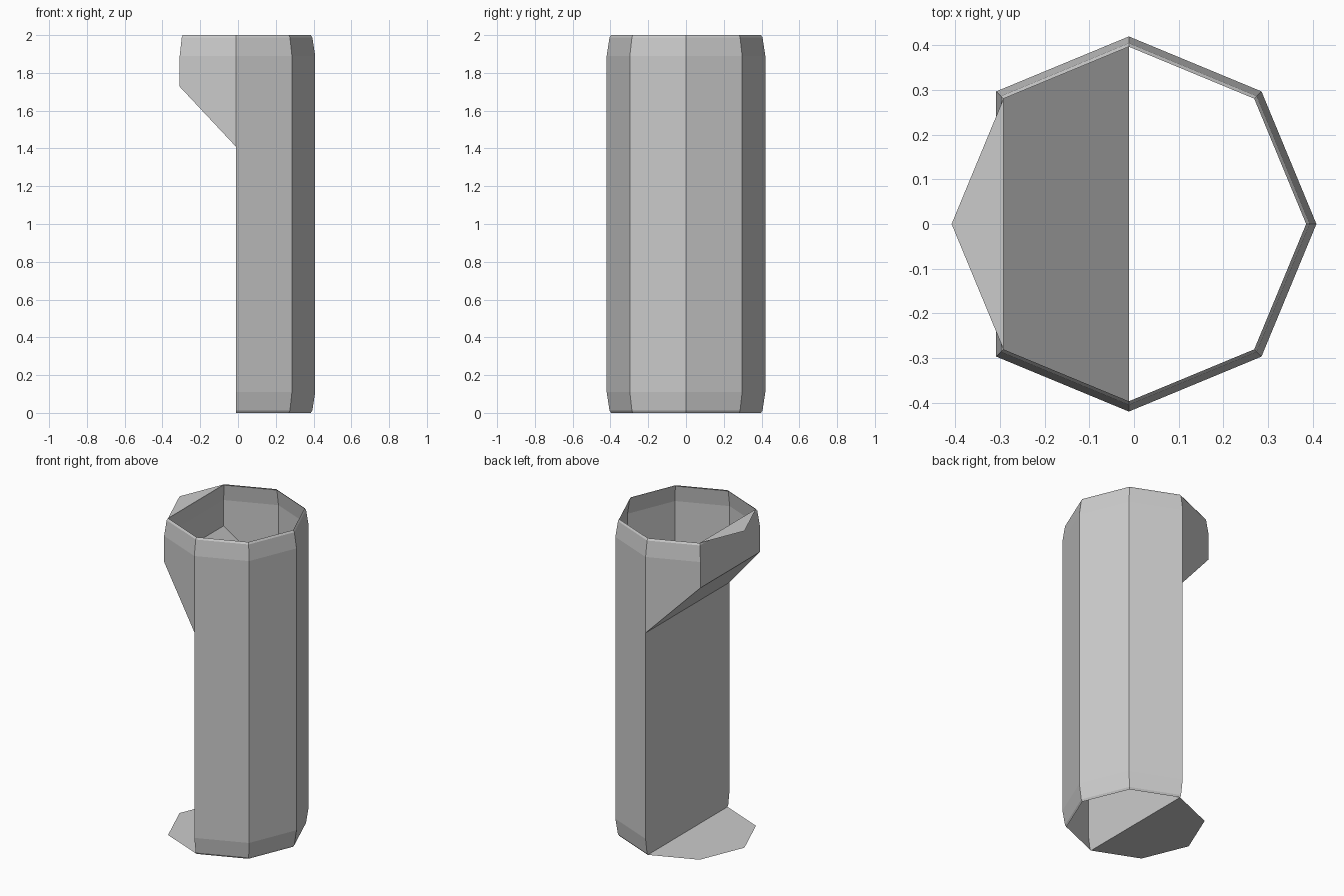
import bpy, bmesh
from math import sin, cos, pi
from mathutils import Vector

if "Cube" in bpy.data.objects:
    bpy.data.objects.remove(bpy.data.objects["Cube"], do_unlink=True)

CX = -0.0115          # centre line of the octagon
RIM = 0.397           # radius at both open ends
PROFILE = [(RIM, 0), (0.405, 0.012), (0.42, 0.11),
           (0.42, 1.89), (0.405, 1.988), (RIM, 2)]

grey = bpy.data.materials.new("plain_grey")
grey.use_nodes = True
colour = (0.6, 0.6, 0.6, 1)
grey.diffuse_color = colour
grey.node_tree.nodes["Principled BSDF"].inputs["Base Color"].default_value = colour


def corner(step, radius, z):
    a = step * pi / 4
    return Vector((CX + radius * cos(a), radius * sin(a), z))


def add_object(name, bm):
    mesh = bpy.data.meshes.new(name)
    bm.to_mesh(mesh)
    bm.free()
    mesh.materials.append(grey)
    obj = bpy.data.objects.new(name, mesh)
    bpy.context.collection.objects.link(obj)


def add_plate(name, steps, z):
    bm = bmesh.new()
    bm.faces.new([bm.verts.new(corner(s, RIM, z)) for s in steps])
    add_object(name, bm)


# Hollow body: octagon with one corner flattened into a chord
bm = bmesh.new()
rings = [[bm.verts.new(corner(s, r, z)) for s in (-3, -2, -1, 0, 1, 2, 3)]
         for r, z in PROFILE]
for low, high in zip(rings, rings[1:]):
    for i in range(len(low)):
        j = (i + 1) % len(low)
        bm.faces.new((low[i], low[j], high[j], high[i]))

# Slanted cut below the overhanging spout
hinge = Vector((CX, 0, 1.41))
normal = Vector((0.317, 0, 0.297)).normalized()
left = [f for f in bm.faces if f.calc_center_median().x < CX - 0.01]
geom = set(left)
for f in left:
    geom.update(f.edges, f.verts)
bmesh.ops.bisect_plane(bm, geom=list(geom), plane_co=hinge, plane_no=normal)
waste = [f for f in bm.faces if f.calc_center_median().x < CX - 0.01
         and (f.calc_center_median() - hinge).dot(normal) < 0]
bmesh.ops.delete(bm, geom=waste, context='FACES')


def loop_face(verts):
    front = sorted((v for v in verts if v.co.y < 0), key=lambda v: v.co.z)
    back = sorted((v for v in verts if v.co.y > 0), key=lambda v: -v.co.z)
    bm.faces.new(front + back)


# Spout underside and the flat wall beneath it
loop_face([v for v in bm.verts if v.co.x < CX + 0.001
           and abs((v.co - hinge).dot(normal)) < 0.0005])
loop_face([v for v in bm.verts if abs(v.co.x - CX) < 0.001
           and v.co.z < hinge.z + 0.001])
bmesh.ops.recalc_face_normals(bm, faces=bm.faces)
add_object("body_shell", bm)

# Thin ledges at the foot and the lip
add_plate("foot_ledge", (2, 3, 4, 5, 6), 0)
add_plate("lip_ledge", (3, 4, 5), 2)
